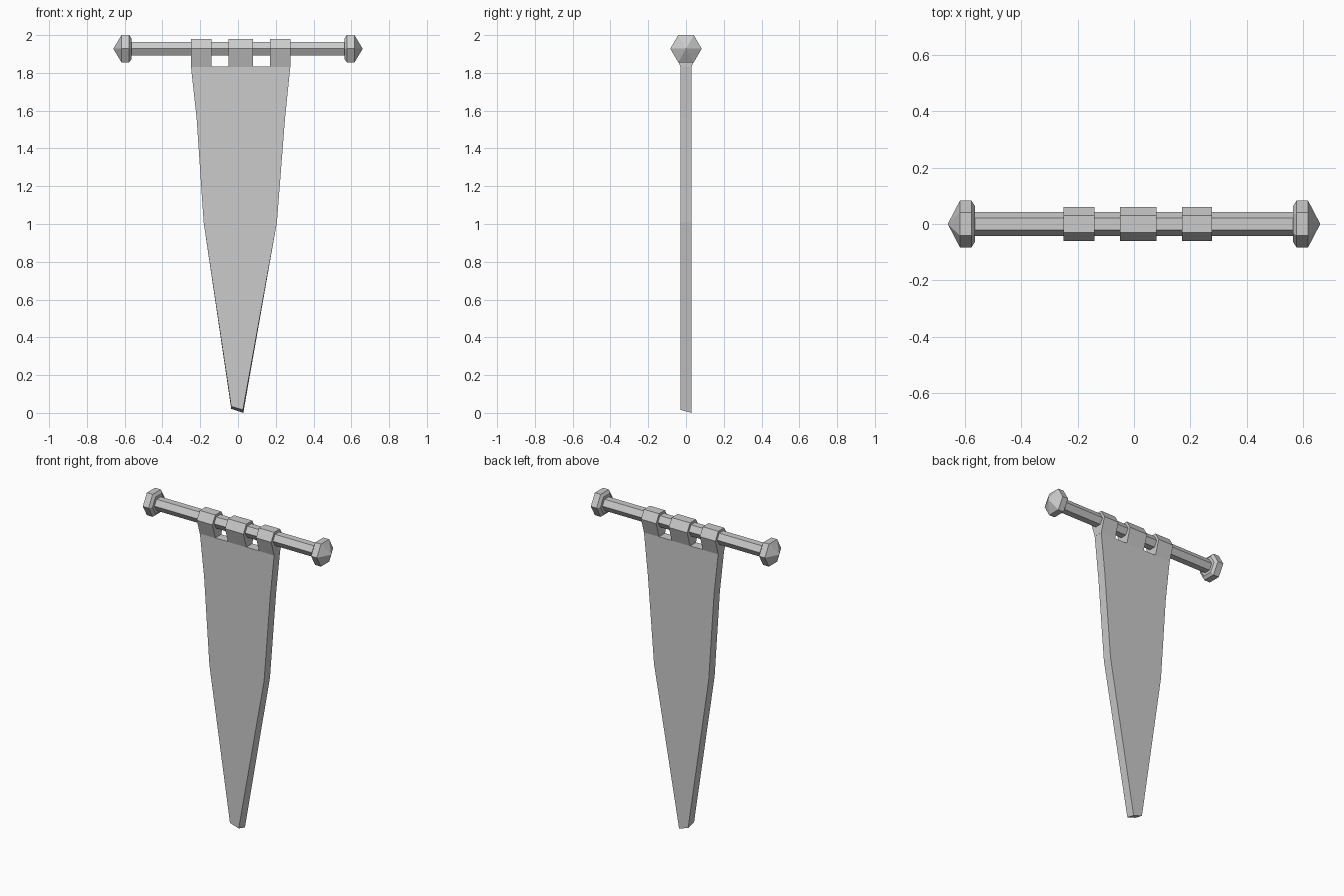
import bpy
from math import cos, sin, pi

if "Cube" in bpy.data.objects:
    bpy.data.objects.remove(bpy.data.objects["Cube"])

ROD_Z = 1.928


def make_object(name, verts, faces):
    mesh = bpy.data.meshes.new(name)
    mesh.from_pydata(verts, [], faces)
    mesh.validate()
    obj = bpy.data.objects.new(name, mesh)
    bpy.context.collection.objects.link(obj)
    # consistent outward normals
    import bmesh
    bm = bmesh.new()
    bm.from_mesh(mesh)
    bmesh.ops.recalc_face_normals(bm, faces=bm.faces)
    bm.to_mesh(mesh)
    bm.free()
    return obj


def loft(name, rings):
    """Join equal-length rings of points and close both ends."""
    n = len(rings[0])
    verts = [p for ring in rings for p in ring]
    faces = [(k * n + i, k * n + (i + 1) % n, (k + 1) * n + (i + 1) % n, (k + 1) * n + i)
             for k in range(len(rings) - 1) for i in range(n)]
    last = (len(rings) - 1) * n
    faces += [tuple(range(n)), tuple(range(last, last + n))]
    return make_object(name, verts, faces)


def hexagon(x, r):
    return [(x, r * cos(i * pi / 3), ROD_Z + r * sin(i * pi / 3)) for i in range(6)]


# hexagonal hanging rod
loft("rod", [hexagon(-0.58, 0.042), hexagon(0.58, 0.042)])

# pointed hexagonal finials at both ends
for side, s in (("left", -1), ("right", 1)):
    loft(side + "_finial", [hexagon(s * x, r) for x, r in
                            ((0.563, 0.062), (0.576, 0.083), (0.617, 0.083), (0.66, 0.0005))])

# hanging loops wrapped around the rod
loop_profile = [(-0.03, 1.832), (-0.06, 1.928), (-0.03, 1.98),
                (0.03, 1.98), (0.06, 1.928), (0.03, 1.832)]
for i, (x0, x1) in enumerate(((-0.25, -0.14), (-0.05, 0.08), (0.17, 0.277))):
    loft(f"hanging_loop_{i + 1}", [[(x, y, z) for y, z in loop_profile] for x in (x0, x1)])

# tapering cloth: left x, left z, right x, right z
T = 0.03
rows = [(-0.249, 1.833, 0.277, 1.833), (-0.219, 1.56, 0.249, 1.56), (-0.182, 1.01, 0.206, 1.01)]
rings = [[(xl, -T, zl), (xr, -T, zr), (xr, T, zr), (xl, T, zl)] for xl, zl, xr, zr in rows]
# cut tip slants down to the right and to the back
rings.append([(-0.036, -T, 0.035), (0.026, -T, 0.016), (0.028, T, 0.0), (-0.036, T, 0.022)])
loft("banner_cloth", rings)
